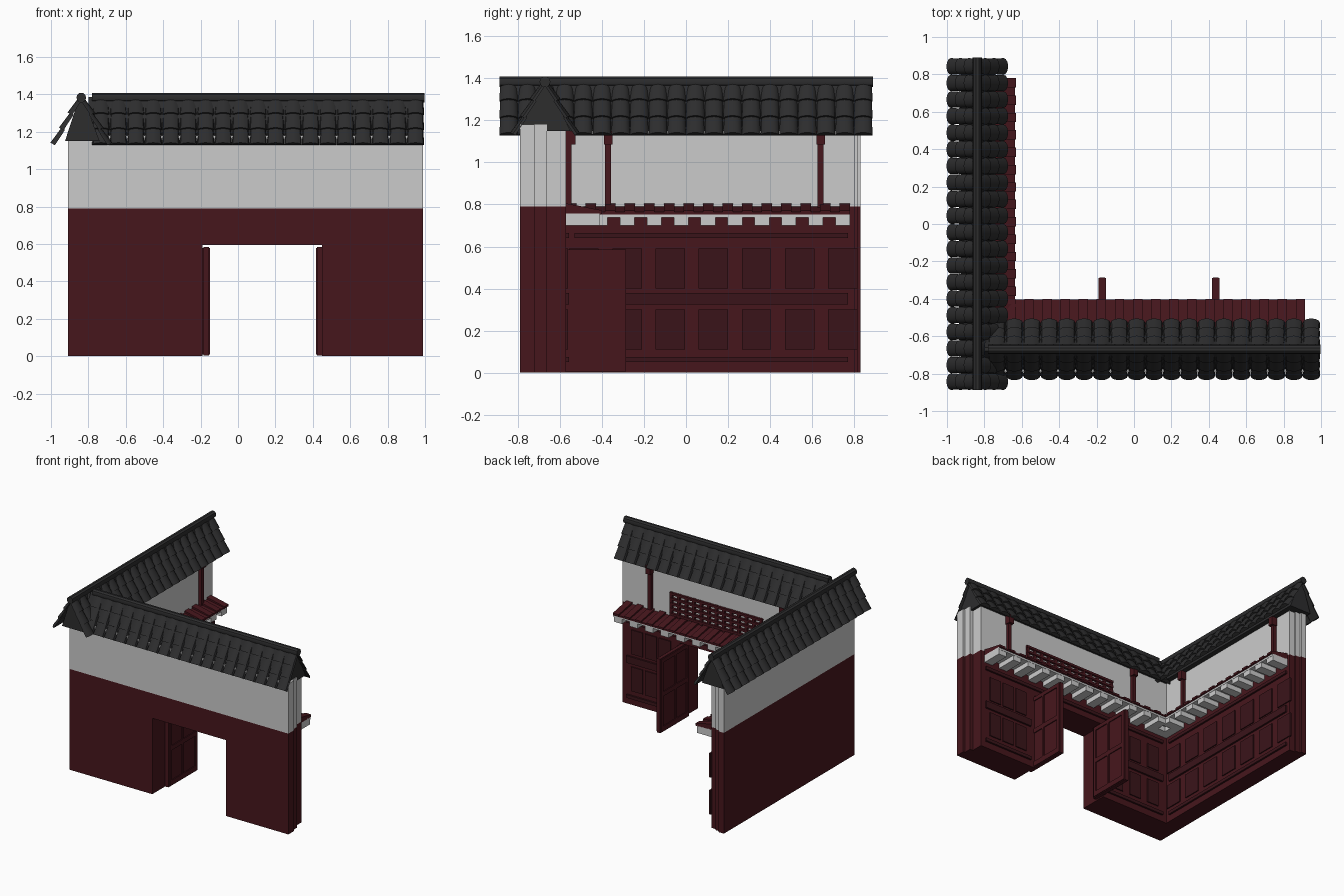
import bpy, bmesh, math
from mathutils import Vector

if "Cube" in bpy.data.objects:
    bpy.data.objects.remove(bpy.data.objects["Cube"])


def material(name, rgb):
    m = bpy.data.materials.new(name)
    m.diffuse_color = (*rgb, 1)
    m.use_nodes = True
    m.node_tree.nodes["Principled BSDF"].inputs["Base Color"].default_value = m.diffuse_color
    return m


RED = material("dark_red", (0.062, 0.008, 0.012))
DEEP = material("deep_red", (0.042, 0.007, 0.010))
TILE = material("roof_tile", (0.026, 0.026, 0.027))


# Local wing frame: u runs along the wall, v across it, z up.
# The left wing swaps u and v into y and x.
class Part:
    def __init__(self, name, mat=None, swap=False):
        self.name, self.mat, self.swap = name, mat, swap
        self.bm = bmesh.new()

    def prism(self, sec0, sec1):
        """Closed solid between two matching loops of (u, v, z)."""
        def f(p):
            return Vector((p[1], p[0], p[2])) if self.swap else Vector(p)
        a = [self.bm.verts.new(f(p)) for p in sec0]
        b = [self.bm.verts.new(f(p)) for p in sec1]
        n = len(a)
        self.bm.faces.new(a)
        self.bm.faces.new(b[::-1])
        for i in range(n):
            j = (i + 1) % n
            self.bm.faces.new((a[i], b[i], b[j], a[j]))

    def extrude(self, u0, u1, profile):
        self.prism([(u0, v, z) for v, z in profile], [(u1, v, z) for v, z in profile])

    def box(self, u0, u1, v0, v1, z0, z1):
        self.extrude(u0, u1, [(v0, z0), (v1, z0), (v1, z1), (v0, z1)])

    def done(self, smooth=False):
        bmesh.ops.recalc_face_normals(self.bm, faces=self.bm.faces)
        me = bpy.data.meshes.new(self.name)
        self.bm.to_mesh(me)
        self.bm.free()
        ob = bpy.data.objects.new(self.name, me)
        bpy.context.collection.objects.link(ob)
        if self.mat:
            me.materials.append(self.mat)
        if smooth:
            bpy.ops.object.select_all(action='DESELECT')
            ob.select_set(True)
            bpy.context.view_layer.objects.active = ob
            bpy.ops.object.shade_smooth_by_angle(angle=math.radians(35))
        return ob


def wall(tag, swap, strips, u0, door=None):
    """Red base and pale upper wall with a stepped end, made of long strips."""
    low = Part(tag + "_lower_wall", RED, swap)
    up = Part(tag + "_upper_wall", None, swap)
    for v0, v1, u1 in strips:
        if door:
            low.box(u0, door[0], v0, v1, 0, 0.79)
            low.box(door[0], door[1], v0, v1, 0.595, 0.79)
            low.box(door[1], u1, v0, v1, 0, 0.79)
        else:
            low.box(u0, u1, v0, v1, 0, 0.79)
        up.box(u0, u1, v0, v1, 0.79, 1.18)
    low.done()
    up.done()


def panelling(tag, swap, v, spans, centres, half):
    """Rails and two rows of framed panels on the courtyard face."""
    p = Part(tag + "_panelling", DEEP, swap)
    for u0, u1 in spans:
        for z0, z1 in ((0.05, 0.075), (0.325, 0.38)):
            p.box(u0, u1, v - 0.005, v + 0.014, z0, z1)
    p.box(spans[0][0], spans[-1][1], v - 0.005, v + 0.014, 0.64, 0.665)
    for c in centres:
        for z0, z1 in ((0.11, 0.30), (0.40, 0.59)):
            p.box(c - half, c + half, v - 0.005, v + 0.008, z0, z1)
    p.done()


def ledge(tag, swap, v, depth, u0, u1):
    """Sloping plank canopy on pale joists."""
    e = v + depth
    j = Part(tag + "_ledge_joists", None, swap)
    j.box(u0, u1, v, e - 0.01, 0.738, 0.758)
    n = round((u1 - u0) / 0.137)
    step = (u1 - u0 - 0.07) / n
    for i in range(n + 1):
        a = u0 + i * step
        j.box(a, a + 0.07, v, e - 0.012, 0.70, 0.74)
    j.done()
    p = Part(tag + "_ledge_planks", RED, swap)
    p.extrude(u0, u1, [(v, 0.755), (e - 0.005, 0.752), (e - 0.005, 0.764), (v, 0.79)])
    n = round((u1 - u0) / 0.1)
    step = (u1 - u0 - 0.05) / n
    for i in range(n + 1):
        a = u0 + i * step
        p.extrude(a, a + 0.05, [(v, 0.78), (e, 0.755), (e, 0.772), (v, 0.805)])
    p.done()


def posts(tag, swap, v, places):
    p = Part(tag + "_posts", RED, swap)
    for u in places:
        p.box(u - 0.014, u + 0.014, v - 0.005, v + 0.026, 0.78, 1.15)
        p.box(u - 0.02, u + 0.02, v, v + 0.045, 1.085, 1.15)
    p.done()


def roof(tag, swap, vc, u0, u1, cols, core, core_u):
    """Gabled roof: solid core, three courses of barrel tiles each side, ridge."""
    g = Part(tag + "_gable", TILE, swap)
    g.extrude(core_u[0], core_u[1], [(core[0], 1.15), (core[1], 1.15), (vc + 0.01, 1.385), (vc - 0.01, 1.385)])
    g.done()
    t = Part(tag + "_tiles", TILE, swap)
    pitch = (u1 - u0) / cols
    half_w, drop, top = 0.138, 0.242, 1.375
    length = math.hypot(half_w, drop)
    for s in (-1, 1):
        nv, nz = s * drop / length, half_w / length

        def section(c, f, lift, w, h):
            pts = []
            for k in range(7):
                a = math.pi * k / 6
                r = lift + h * math.sin(a)
                pts.append((c - w * math.cos(a), vc + s * half_w * f + nv * r, top - drop * f + nz * r))
            return pts
        for i in range(cols):
            c = u0 + pitch * (i + 0.5)
            for row in range(3):
                t.prism(section(c, row / 3, -0.006, pitch * 0.46, 0.022),
                        section(c, (row + 1) / 3 + 0.02, 0.0, pitch * 0.5, 0.028))
    t.done(True)
    r = Part(tag + "_ridge", TILE, swap)
    ring = [(vc + 0.026 * math.cos(k * math.pi / 5), 1.383 + 0.027 * math.sin(k * math.pi / 5)) for k in range(10)]
    r.extrude(u0, u1 + 0.002, ring)
    r.done(True)


DOOR = (-0.19, 0.45)
FV, LV = -0.57, -0.78      # courtyard faces of the front and left wings

# Walls
wall("front", False, [(-0.79, -0.72, 0.99), (-0.72, -0.66, 0.975), (-0.66, FV, 0.95)], -0.91, DOOR)
wall("left", True, [(-0.91, -0.865, 0.83), (-0.865, -0.825, 0.815), (-0.825, LV, 0.80)], -0.789)

# Courtyard panelling
panelling("left", True, LV, [(-0.53, 0.77)], [-0.485 + 0.205 * i for i in range(7)], 0.07)
panelling("front", False, FV, [(-0.74, -0.23), (0.49, 0.91)],
          [-0.65, -0.485, -0.32, 0.58, 0.70, 0.82], 0.05)

# Plank ledges, posts and roofs
ledge("front", False, FV, 0.17, LV, 0.915)
ledge("left", True, LV, 0.15, FV, 0.78)
posts("front", False, FV, (-0.46, 0.70))
posts("left", True, LV, (-0.37, 0.64))
roof("front", False, -0.67, -0.78, 0.995, 19, (-0.79, -0.55), (-0.80, 0.97))
roof("left", True, -0.838, -0.887, 0.887, 20, (-0.925, -0.74), (-0.86, 0.86))

# Lattice window above the doorway
lat = Part("lattice_window", RED)
for i in range(13):
    u = -0.26 + 0.78 * i / 12
    lat.box(u - 0.011, u + 0.011, FV - 0.005, FV + 0.015, 0.79, 0.98)
for i in range(5):
    z = 0.81 + 0.04 * i
    lat.box(-0.271, 0.531, FV - 0.005, FV + 0.018, z - 0.009, z + 0.009)
lat.done()

# Open door leaves with cross battens and a frame
for name, x in (("left_door", -0.17), ("right_door", 0.437)):
    d = Part(name, RED)
    d.box(x - 0.014, x + 0.014, -0.64, -0.285, 0.005, 0.585)
    for y0, y1, z0, z1 in ((-0.48, -0.46, 0.05, 0.55), (-0.63, -0.29, 0.285, 0.32),
                           (-0.63, -0.29, 0.01, 0.05), (-0.63, -0.29, 0.55, 0.58),
                           (-0.63, -0.605, 0.05, 0.55), (-0.315, -0.29, 0.05, 0.55)):
        d.box(x - 0.021, x + 0.021, y0, y1, z0, z1)
    d.done()
